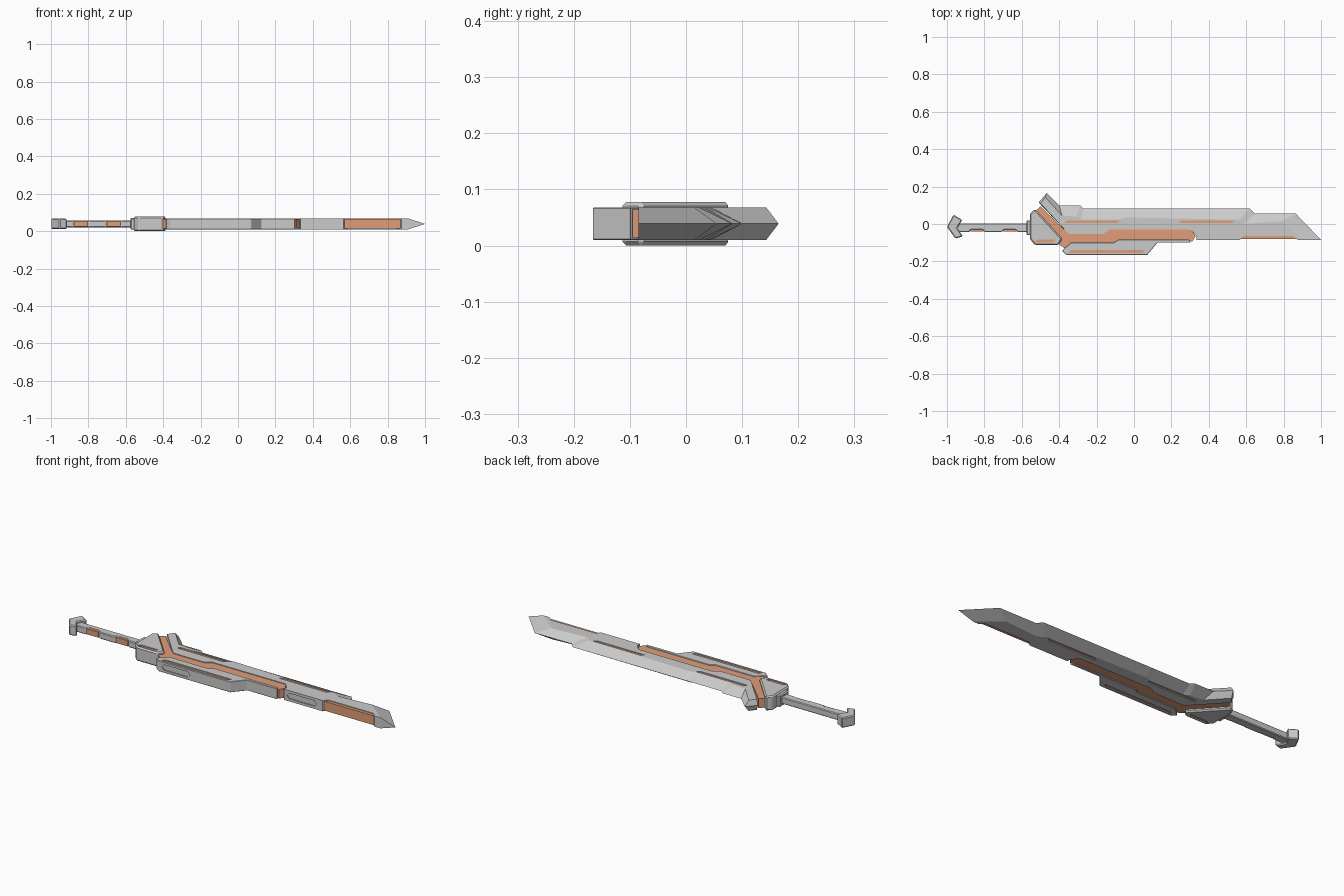
import bpy, bmesh

if "Cube" in bpy.data.objects:
    bpy.data.objects.remove(bpy.data.objects["Cube"])

MID = 0.039  # the sword is symmetric about this height

orange = bpy.data.materials.new("orange")
orange.diffuse_color = (0.75, 0.34, 0.19, 1)
orange.use_nodes = True
orange.node_tree.nodes["Principled BSDF"].inputs["Base Color"].default_value = orange.diffuse_color


def slab(name, outer, inner, half, mat=None):
    """Double-sided plate: outer outline at mid height, inner outline on both faces."""
    bm = bmesh.new()
    rings = [[bm.verts.new((x, y, z)) for x, y in pts] for pts, z in
             ((inner, MID - half), (outer, MID), (inner, MID + half))]
    bm.faces.new(rings[0])
    bm.faces.new(rings[2])
    n = len(outer)
    for a, b in zip(rings, rings[1:]):
        for i in range(n):
            j = (i + 1) % n
            bm.faces.new((a[i], a[j], b[j], b[i]))
    return finish(name, bm, mat)


def prism(name, pts, lo, hi, mat=None, along_y=False, bevel=0):
    """Extruded outline in XY (or in XZ when along_y)."""
    bm = bmesh.new()
    put = (lambda p, h: (p[0], h, p[1])) if along_y else (lambda p, h: (p[0], p[1], h))
    face = bm.faces.new([bm.verts.new(put(p, lo)) for p in pts])
    out = bmesh.ops.extrude_face_region(bm, geom=[face])["geom"]
    move = (0, hi - lo, 0) if along_y else (0, 0, hi - lo)
    bmesh.ops.translate(bm, vec=move, verts=[v for v in out if isinstance(v, bmesh.types.BMVert)])
    ob = finish(name, bm, mat)
    if bevel:
        m = ob.modifiers.new("bevel", "BEVEL")
        m.width, m.segments, m.limit_method = bevel, 1, "ANGLE"
        apply(ob, m)
    return ob


def finish(name, bm, mat):
    bmesh.ops.recalc_face_normals(bm, faces=bm.faces)
    me = bpy.data.meshes.new(name)
    bm.to_mesh(me)
    bm.free()
    ob = bpy.data.objects.new(name, me)
    bpy.context.collection.objects.link(ob)
    if mat:
        me.materials.append(mat)
    return ob


def apply(ob, mod):
    bpy.context.view_layer.objects.active = ob
    bpy.ops.object.modifier_apply(modifier=mod.name)


def cut(ob, cutter):
    m = ob.modifiers.new("cut", "BOOLEAN")
    m.operation, m.solver, m.object = "DIFFERENCE", "EXACT", cutter
    apply(ob, m)
    bpy.data.objects.remove(cutter, do_unlink=True)


def lit_slot(ob, name, x0, x1, y0, y1, half):
    """Cut a slot through the plate and fill it with a sunken orange strip."""
    c = y1 - y0
    pts = [(x0, y0), (x1 - c, y0), (x1, y1), (x0 + c, y1)]
    cut(ob, prism("cutter", pts, -0.1, 0.2))
    prism(name, pts, MID - half, MID + half, orange)


def side_recess(ob, x0, x1, y):
    """Shallow six-sided recess in the front edge."""
    pts = [(x0, MID), (x0 + 0.015, 0.024), (x1 - 0.015, 0.024), (x1, MID),
           (x1 - 0.015, 0.054), (x0 + 0.015, 0.054)]
    cut(ob, prism("cutter", pts, y - 0.05, y + 0.006, along_y=True))


# Blade: edge vertices give (outer x, y, inner x, y); the back is vertical
edge = [(-0.51, 0.115, -0.50, 0.11), (-0.467, 0.165, -0.475, 0.143), (-0.40, 0.10, -0.385, 0.045),
        (-0.29, 0.10, -0.31, 0.04), (-0.27, 0.083, -0.28, 0.023), (-0.05, 0.083, -0.075, 0.023),
        (-0.035, 0.083, -0.05, 0.035), (0.62, 0.083, 0.56, 0.023), (0.645, 0.055, 0.59, 0.0),
        (0.865, 0.055, 0.79, 0.015), (1.0, -0.085, 0.91, -0.085)]
back = [(0.875, -0.085), (0.85, -0.063), (0.585, -0.063), (0.565, -0.085), (0.335, -0.085),
        (0.335, -0.065), (0.305, -0.03), (-0.13, -0.03), (-0.165, -0.053), (-0.35, -0.053)]
blade = slab("blade", [e[:2] for e in edge] + back, [e[2:] for e in edge] + back, 0.029)
lit_slot(blade, "blade_light_rear", -0.37, -0.075, 0.005, 0.020, 0.025)
lit_slot(blade, "blade_light_front", 0.24, 0.54, 0.005, 0.020, 0.025)
side_recess(blade, 0.35, 0.53, -0.085)
prism("blade_back_inlay", [(0.565, -0.08), (0.87, -0.08), (0.85, -0.062), (0.585, -0.062)],
      MID - 0.025, MID + 0.025, orange)

# Orange channel running from the guard into the blade
channel = [(-0.525, 0.07), (-0.50, 0.095), (-0.35, -0.053), (-0.165, -0.053), (-0.13, -0.03),
           (0.305, -0.03), (0.33, -0.065), (0.31, -0.095), (0.29, -0.085), (-0.08, -0.085),
           (-0.11, -0.10), (-0.335, -0.10), (-0.37, -0.13), (-0.40, -0.11)]
prism("energy_channel", channel, MID - 0.025, MID + 0.025, orange)

# Plate along the back of the blade
plate = prism("back_plate", [(-0.335, -0.10), (-0.11, -0.10), (-0.08, -0.083), (0.29, -0.083),
                             (0.305, -0.10), (0.125, -0.10), (0.07, -0.166), (-0.36, -0.166),
                             (-0.385, -0.145), (-0.37, -0.128)],
              MID - 0.029, MID + 0.029, bevel=0.002)
lit_slot(plate, "back_plate_light", 0.08 - 0.02, -0.36 + 0.01, -0.139, -0.154, 0.025)
side_recess(plate, -0.34, -0.17, -0.166)

# Guard with its inlay
guard = prism("guard", [(-0.557, 0.055), (-0.53, 0.08), (-0.383, -0.08), (-0.405, -0.113),
                        (-0.53, -0.113), (-0.557, -0.08)], 0, 0.078, bevel=0.007)
lit_slot(guard, "guard_light", -0.415, -0.535, -0.083, -0.100, 0.034)

# Collar, handle and grips
prism("collar", [(-0.575, 0.02), (-0.55, 0.02), (-0.55, -0.06), (-0.575, -0.06)],
      0.008, 0.07, bevel=0.005)
handle = [(-0.95, 0.003), (-0.565, 0.003), (-0.565, -0.043)]
for x in (-0.665, -0.84):
    handle += [(x + 0.042, -0.043), (x + 0.03, -0.03), (x - 0.03, -0.03), (x - 0.042, -0.043)]
    prism("grip_inlay", [(x + 0.036, -0.041), (x + 0.03, -0.026), (x - 0.03, -0.026),
                         (x - 0.036, -0.041)], MID - 0.015, MID + 0.015, orange)
prism("handle", handle + [(-0.95, -0.043)], MID - 0.018, MID + 0.018, bevel=0.004)

# Chevron pommel
prism("pommel", [(-0.965, 0.05), (-0.918, 0.022), (-0.945, -0.022), (-0.915, -0.066),
                 (-0.955, -0.078), (-1.0, -0.015)], 0.011, 0.067, bevel=0.005)
